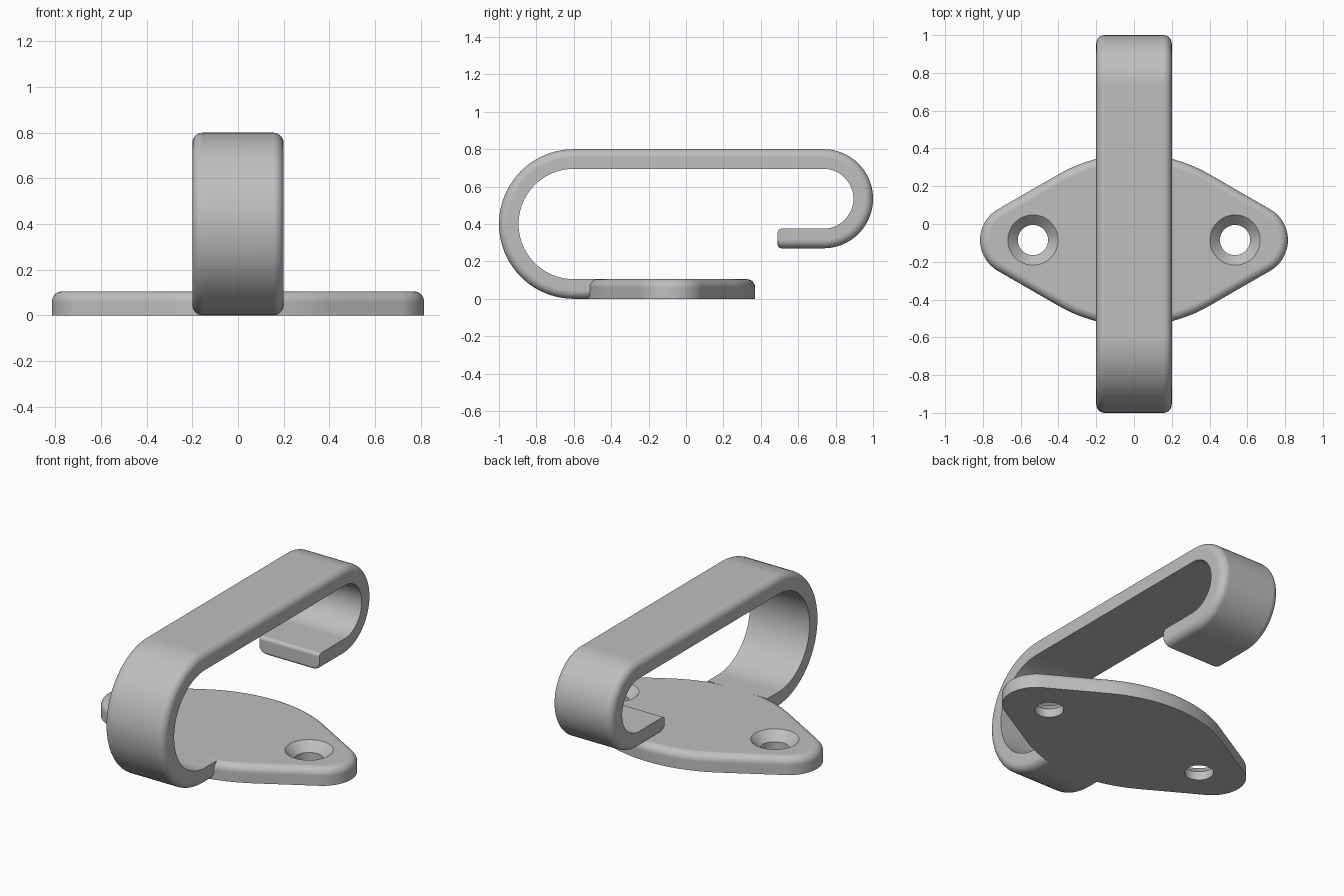
import bpy, bmesh
from math import sin, cos, radians, pi

cube = bpy.data.objects.get("Cube")
if cube:
    bpy.data.objects.remove(cube, do_unlink=True)

steel = bpy.data.materials.new("grey_metal")
steel.use_nodes = True
GREY = (0.52, 0.52, 0.52, 1)
steel.diffuse_color = GREY
steel.node_tree.nodes["Principled BSDF"].inputs["Base Color"].default_value = GREY

THICK = 0.105      # plate and strap thickness
ROUND = 0.045      # rounded edge radius
PLATE_Y = -0.085


def loft(name, rings):
    """Skin closed rings of equal length and cap both ends."""
    bm = bmesh.new()
    loops = [[bm.verts.new(p) for p in ring] for ring in rings]
    n = len(loops[0])
    for a, b in zip(loops, loops[1:]):
        for i in range(n):
            j = (i + 1) % n
            bm.faces.new((a[i], a[j], b[j], b[i]))
    bm.faces.new(loops[0][::-1])
    bm.faces.new(loops[-1])
    bmesh.ops.recalc_face_normals(bm, faces=bm.faces)
    mesh = bpy.data.meshes.new(name)
    bm.to_mesh(mesh)
    bm.free()
    mesh.materials.append(steel)
    obj = bpy.data.objects.new(name, mesh)
    bpy.context.collection.objects.link(obj)
    return obj


def smooth(obj):
    bpy.ops.object.select_all(action='DESELECT')
    obj.select_set(True)
    bpy.context.view_layer.objects.active = obj
    for mod in list(obj.modifiers):
        bpy.ops.object.modifier_apply(modifier=mod.name)
    bpy.ops.object.shade_smooth_by_angle(angle=radians(32))
    obj.modifiers.new("even_shading", 'WEIGHTED_NORMAL').keep_sharp = True


def arc(cx, cy, r, start, end, steps):
    for i in range(steps + 1):
        a = radians(start + (end - start) * i / steps)
        yield cx + r * cos(a), cy + r * sin(a)


# Mounting plate: broad front and back arcs joined to small round ends
def plate_ring(inset, z):
    broad, tip = 0.8 - inset, 0.188 - inset
    pts = [*arc(0.627, 0, tip, -60, 60, 20),
           *arc(0, -0.345, broad, 60, 120, 24),
           *arc(-0.627, 0, tip, 120, 240, 20),
           *arc(0, 0.345, broad, 240, 300, 24)]
    return [(x, y + PLATE_Y, z) for x, y in pts]


rings = [plate_ring(0, 0)]
for i in range(9):
    a = pi / 2 * i / 8
    rings.append(plate_ring(ROUND * (1 - cos(a)), THICK - ROUND * (1 - sin(a))))
plate = loft("mounting_plate", rings)

# Countersunk screw holes
for side, label in ((1, "left"), (-1, "right")):
    profile = [(0.08, -0.05), (0.08, 0.052), (0.133, THICK), (0.133, 0.2)]
    cutter = loft(label + "_hole_cutter", [
        [(x, y, z) for x, y in list(arc(side * 0.535, PLATE_Y, r, 0, 360, 48))[:-1]]
        for r, z in profile])
    cutter.hide_render = True
    cut = plate.modifiers.new(label + "_hole", 'BOOLEAN')
    cut.operation = 'DIFFERENCE'
    cut.solver = 'EXACT'
    cut.object = cutter
smooth(plate)
for label in ("left", "right"):
    bpy.data.objects.remove(bpy.data.objects[label + "_hole_cutter"], do_unlink=True)

# Strap cross-section as (x, depth): outer corners rounded, inner ones sharp
HALF = 0.2
section = [(-HALF, THICK),
           *arc(-HALF + ROUND, ROUND, ROUND, 180, 270, 8),
           *arc(HALF - ROUND, ROUND, ROUND, 270, 360, 8),
           (HALF, THICK)]

# Strap path along its outer face: y, z, outward normal, end rounding
stations = [(-0.49, 0, 0, -1, 0)]


def bend(cy, cz, r, start, end):
    for y, z in arc(cy, cz, r, start, end, 40):
        stations.append((y, z, (y - cy) / r, (z - cz) / r, 0))


bend(-0.6, 0.4, 0.4, 270, 90)
bend(0.735, 0.535, 0.265, 90, -90)
TIP = 0.02
for i in range(6):
    a = pi / 2 * i / 5
    stations.append((0.49 + TIP * (1 - sin(a)), 0.27, 0, -1, TIP * (1 - cos(a))))

rings = []
for y, z, ny, nz, e in stations:
    ring = []
    for x, d in section:
        d = e + d * (THICK - 2 * e) / THICK
        ring.append((x, y - ny * d, z - nz * d))
    rings.append(ring)
strap = loft("hook_strap", rings)
smooth(strap)
